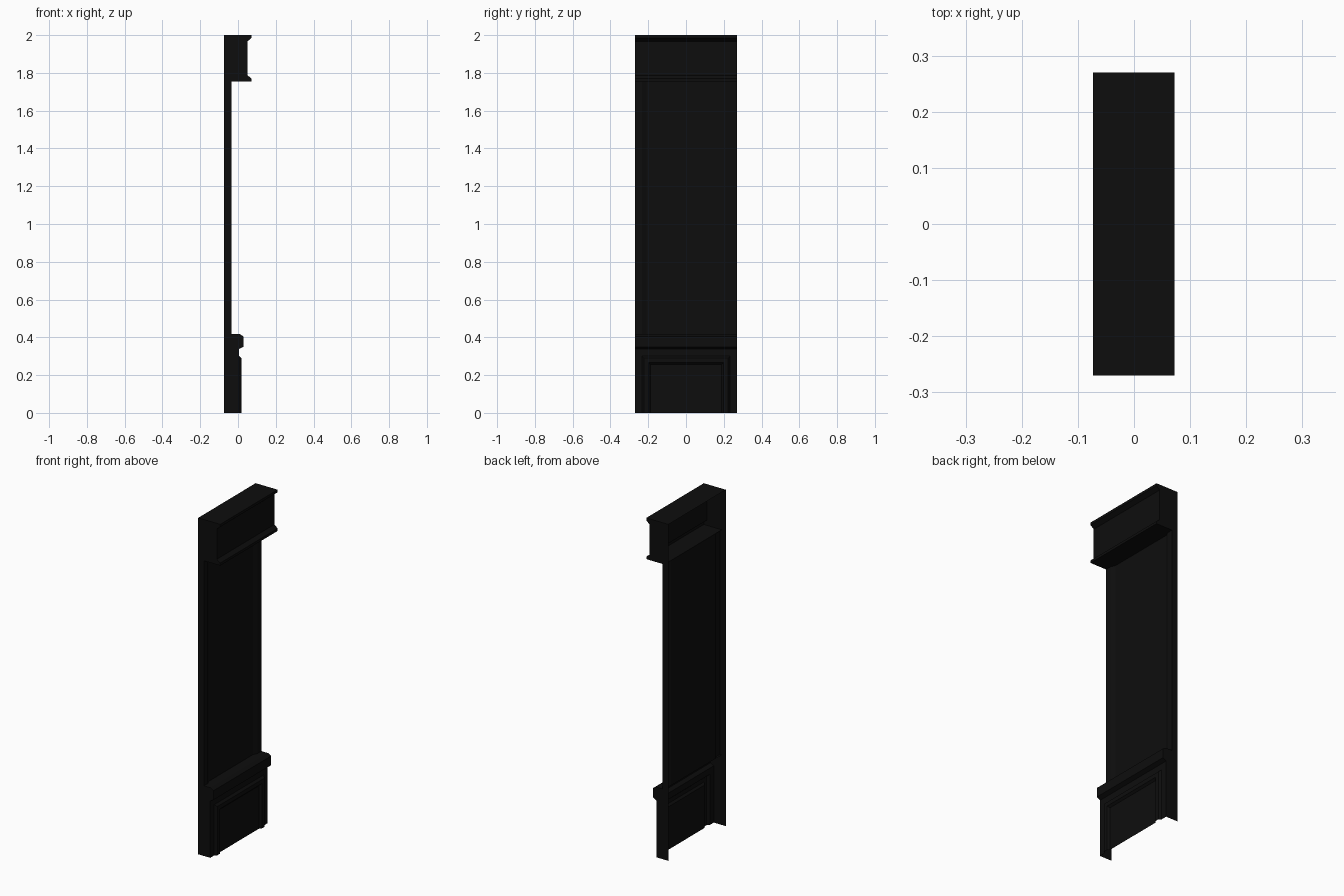
import bpy, bmesh

cube = bpy.data.objects.get("Cube")
if cube:
    bpy.data.objects.remove(cube)

HALF = 0.27      # half width along y
BACK = -0.073    # open back plane
FACE = -0.035    # front of the tall panel
SUNK = -0.047    # recessed field of the tall panel

black = bpy.data.materials.new("black_paint")
black.use_nodes = True
colour = (0.004, 0.004, 0.004, 1)
black.diffuse_color = colour
black.node_tree.nodes["Principled BSDF"].inputs["Base Color"].default_value = colour


def finish(bm, name):
    mesh = bpy.data.meshes.new(name)
    bm.to_mesh(mesh)
    bm.free()
    mesh.materials.append(black)
    obj = bpy.data.objects.new(name, mesh)
    bpy.context.collection.objects.link(obj)
    return obj


def moulding(profile, closing):
    """Sweep an (x, z) profile, listed top to bottom, across the width and cap its ends."""
    bm = bmesh.new()
    rows = [[bm.verts.new((x, y, z)) for x, z in profile] for y in (-HALF, HALF)]
    near, far = rows
    strips = [bm.faces.new((near[i], near[i + 1], far[i + 1], far[i]))
              for i in range(len(profile) - 1)]
    ends = [row + [bm.verts.new((x, y, z)) for x, z in closing]
            for row, y in zip(rows, (-HALF, HALF))]
    bm.faces.new(ends[0][::-1])
    bm.faces.new(ends[1])
    return bm, strips


# Cornice box with a flared lip at top and bottom
bm, _ = moulding([(BACK, 2.0), (0.072, 2.0), (0.072, 1.985), (0.05, 1.967),
                  (0.05, 1.787), (0.072, 1.77), (0.072, 1.755), (SUNK, 1.755)],
                 [(BACK, 1.755)])
finish(bm, "cornice")

# Base with a chamfered rail above
bm, strips = moulding([(SUNK, 0.417), (0.01, 0.417), (0.028, 0.405), (0.028, 0.35),
                       (0.006, 0.338), (0.006, 0)],
                      [(BACK, 0), (BACK, 0.417)])
# Raised frame around a sunken field on the base front
for thickness, depth in ((0.037, 0), (0.011, 0.013), (0.024, 0), (0.011, -0.011)):
    bm.normal_update()
    bmesh.ops.inset_region(bm, faces=[strips[-1]], thickness=thickness,
                           depth=depth, use_even_offset=True)
finish(bm, "base")

# Tall panel with side stiles and a recessed field
half_plan = [(BACK, HALF), (FACE, HALF), (FACE, 0.232), (SUNK, 0.208)]
plan = [(x, -y) for x, y in half_plan] + half_plan[::-1]
bm = bmesh.new()
low, high = [[bm.verts.new((x, y, z)) for x, y in plan] for z in (0.417, 1.755)]
for i in range(len(plan) - 1):
    bm.faces.new((low[i], low[i + 1], high[i + 1], high[i]))
finish(bm, "tall_panel")
